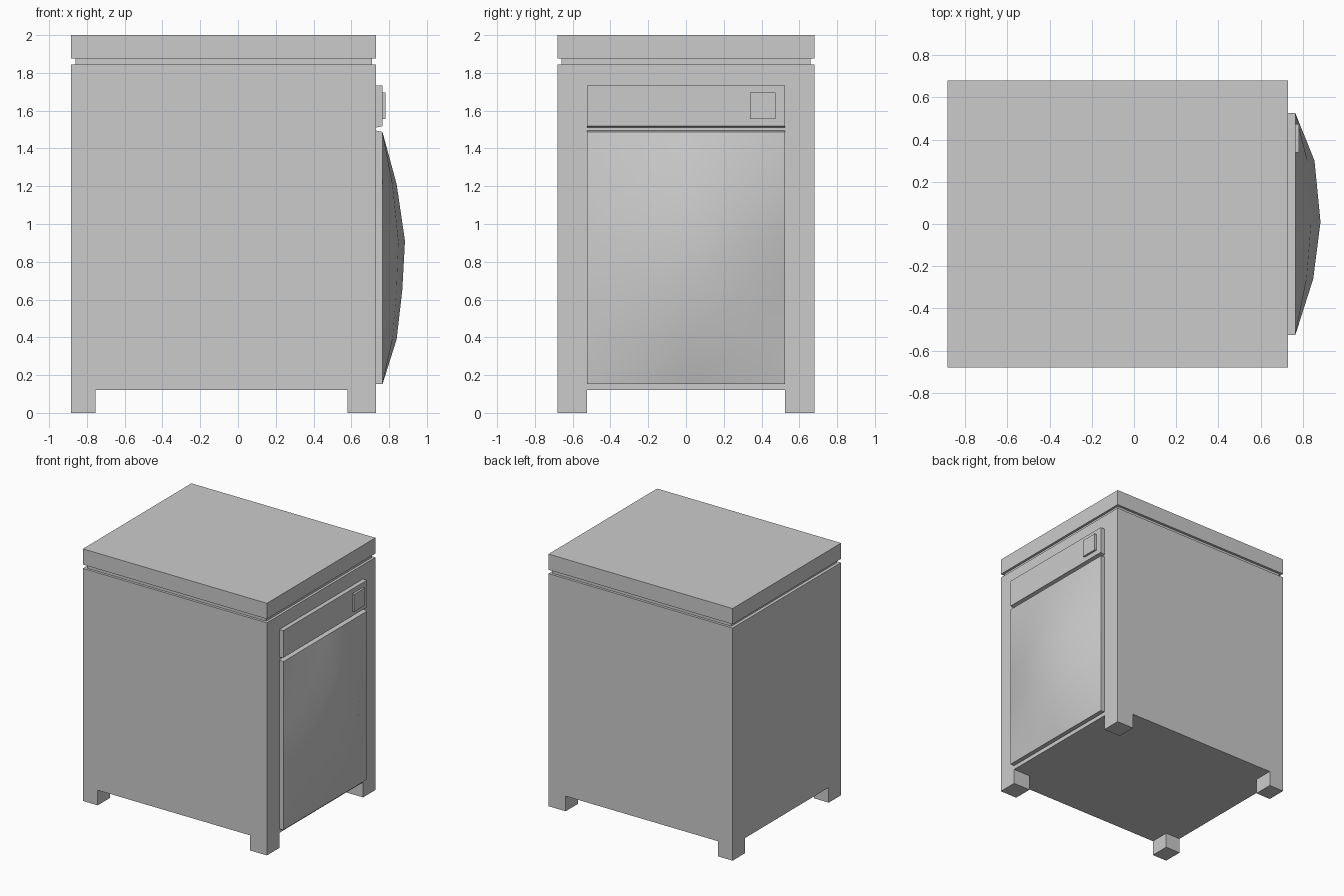
import bpy, bmesh, math

if "Cube" in bpy.data.objects:
    bpy.data.objects.remove(bpy.data.objects["Cube"])


def make_object(name, bm):
    bmesh.ops.recalc_face_normals(bm, faces=bm.faces)
    mesh = bpy.data.meshes.new(name)
    bm.to_mesh(mesh)
    bm.free()
    ob = bpy.data.objects.new(name, mesh)
    bpy.context.collection.objects.link(ob)
    return ob


def box(name, x, y, z):
    bm = bmesh.new()
    bmesh.ops.create_cube(bm, size=1)
    for v in bm.verts:
        v.co = [r[0] if c < 0 else r[1] for c, r in zip(v.co, (x, y, z))]
    return make_object(name, bm)


def extrude_profile(name, xz, y0, y1):
    bm = bmesh.new()
    face = bm.faces.new([bm.verts.new((x, y0, z)) for x, z in xz])
    out = bmesh.ops.extrude_face_region(bm, geom=[face])["geom"]
    for v in out:
        if isinstance(v, bmesh.types.BMVert):
            v.co.y = y1
    return make_object(name, bm)


BACK, FACE, W = -0.885, 0.73, 0.68

# Cabinet, recessed neck and worktop
box("cabinet", (BACK, FACE), (-W, W), (0.12, 1.845))
box("worktop_neck", (-0.86, 0.71), (-0.66, 0.66), (1.845, 1.875))
box("worktop", (BACK, FACE), (-W, W), (1.875, 2.0))

# Four square feet
for side, y in (("left", (-W, -0.525)), ("right", (0.525, W))):
    box("rear_foot_" + side, (BACK, -0.755), y, (0, 0.12))
    box("door_foot_" + side, (0.58, FACE), y, (0, 0.12))

# Control panel with slanted lower edge, and square button
extrude_profile("control_panel", [(FACE, 1.51), (0.765, 1.518),
                                  (0.765, 1.733), (FACE, 1.733)], -0.525, 0.525)
box("button", (0.76, 0.782), (0.34, 0.475), (1.557, 1.695))

# Door: bulged front over a thin slab, joined as one closed mesh
ys = [-0.525, -0.26, 0.01, 0.3, 0.525]
y_rise = [0, 0.71, 1, 0.76, 0]
zs = [0.152, 0.39, 0.65, 0.91, 1.21, 1.487]
z_rise = [0, 0.63, 0.88, 1, 0.63, 0]
bm = bmesh.new()
grid = [[bm.verts.new((0.765 + 0.119 * a * b, y, z)) for y, a in zip(ys, y_rise)]
        for z, b in zip(zs, z_rise)]
for r0, r1 in zip(grid, grid[1:]):
    for i in range(len(ys) - 1):
        bm.faces.new((r0[i], r0[i + 1], r1[i + 1], r1[i]))
rim = [e for e in bm.edges if e.is_boundary]
new = bmesh.ops.extrude_edge_only(bm, edges=rim)["geom"]
for v in new:
    if isinstance(v, bmesh.types.BMVert):
        v.co.x = FACE
        if v.co.z > 1.48:
            v.co.z = 1.495
bmesh.ops.holes_fill(bm, edges=[e for e in bm.edges if e.is_boundary])
door = make_object("door", bm)
bpy.context.view_layer.objects.active = door
door.select_set(True)
bpy.ops.object.shade_smooth_by_angle(angle=math.radians(40))
